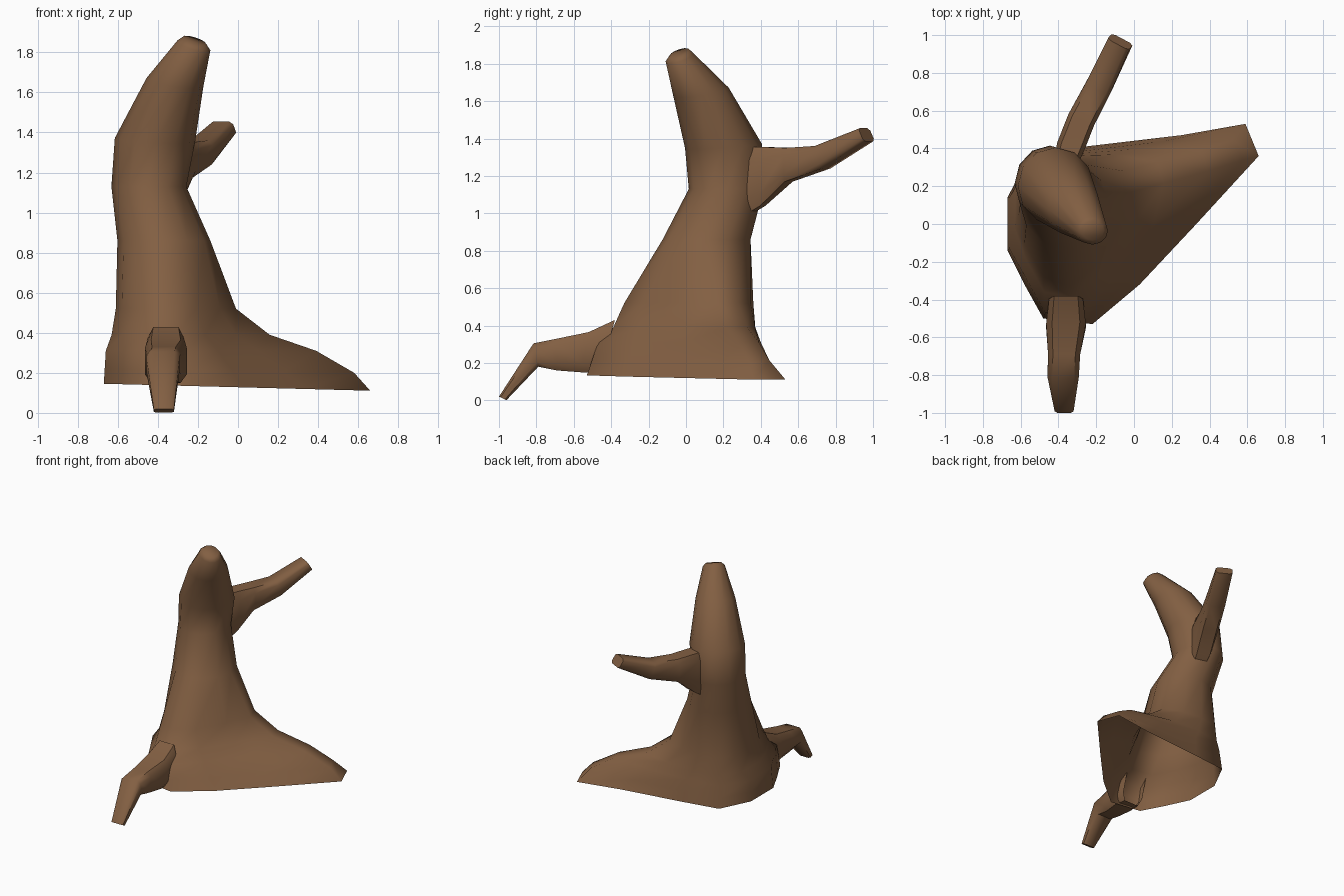
import bpy, bmesh, math
from mathutils import Vector

if "Cube" in bpy.data.objects:
    bpy.data.objects.remove(bpy.data.objects["Cube"])

bark = bpy.data.materials.new("brown bark")
bark.diffuse_color = (0.225, 0.115, 0.055, 1)
bark.use_nodes = True
bark.node_tree.nodes["Principled BSDF"].inputs["Base Color"].default_value = bark.diffuse_color


def loft(name, rings, angle):
    """Skin a list of equal-length point rings; first end open, last capped."""
    bm = bmesh.new()
    vr = [[bm.verts.new(p) for p in ring] for ring in rings]
    n = len(rings[0])
    for a, b in zip(vr, vr[1:]):
        for i in range(n):
            j = (i + 1) % n
            bm.faces.new((a[i], a[j], b[j], b[i]))
    bm.faces.new(vr[-1])
    bmesh.ops.recalc_face_normals(bm, faces=bm.faces[:])
    me = bpy.data.meshes.new(name)
    bm.to_mesh(me)
    bm.free()
    ob = bpy.data.objects.new(name, me)
    bpy.context.collection.objects.link(ob)
    me.materials.append(bark)
    bpy.ops.object.select_all(action='DESELECT')
    ob.select_set(True)
    bpy.context.view_layer.objects.active = ob
    bpy.ops.object.shade_smooth_by_angle(angle=math.radians(angle))
    return ob


def oval(cx, cy, z, rx, ry, tilt):
    """Twelve-sided trunk ring, tipped toward the front right."""
    pts = []
    for i in range(12):
        a = i * math.tau / 12
        dx, dy = rx * math.cos(a), ry * math.sin(a)
        pts.append(Vector((cx + dx, cy + dy, z + tilt * (dy - dx))))
    return pts


def limb_ring(top, bottom, side):
    """Eight-sided boxy limb section from its top, bottom and half width."""
    t, b, w = Vector(top), Vector(bottom), Vector(side)
    pts = []
    for u, v in ((1, .6), (.7, 1), (-.7, 1), (-1, .6),
                 (-1, -.6), (-.7, -1), (.7, -1), (1, -.6)):
        pts.append((t + b) / 2 + w * u + (t - b) / 2 * v)
    return pts


# trunk flaring into the wide right-hand root, open underneath
base = [(.66, .36), (.59, .53), (.25, .47), (-.26, .41), (-.55, .37), (-.67, .14),
        (-.67, -.14), (-.58, -.32), (-.48, -.5), (-.22, -.53), (.03, -.32), (.33, 0)]
flare = [(.39, .28), (.36, .39), (.05, .40), (-.28, .385), (-.54, .35), (-.66, .14),
         (-.66, -.13), (-.57, -.29), (-.47, -.47), (-.27, -.47), (-.1, -.28), (.1, -.01)]
waist = [(-.01, .17), (-.05, .28), (-.2, .345), (-.36, .36), (-.51, .335), (-.6, .24),
         (-.61, .06), (-.58, -.1), (-.48, -.28), (-.34, -.33), (-.21, -.23), (-.09, -.02)]
base = [Vector((x, y, .128 - .026 * x)) for x, y in base]
flare = [Vector((x, y, .31)) for x, y in flare]
waist = [Vector((x, y, .52)) for x, y in waist]
middle = [w.lerp(f, .42) for w, f in zip(waist, flare)]
for p in middle:
    p.z = .39
hem = [f.lerp(b, .55) for f, b in zip(flare, base)]
hem[0] = Vector((.58, .34, .2))
hem[1] = Vector((.52, .445, .215))
loft("trunk", [base, hem, flare, middle, waist,
               oval(-.37, .11, .86, .232, .235, 0),
               oval(-.445, .215, 1.13, .187, .2, 0),
               oval(-.415, .2, 1.36, .2, .205, .06),
               oval(-.315, .08, 1.65, .142, .148, .15),
               oval(-.22, -.035, 1.835, .082, .074, .3),
               oval(-.217, -.035, 1.86, .058, .052, .3)], 62)

# front root bending down to the ground
loft("front_root", [
    limb_ring((-.36, -.38, .43), (-.36, -.46, .146), (.09, 0, 0)),
    limb_ring((-.36, -.52, .365), (-.36, -.56, .15), (.105, 0, 0)),
    limb_ring((-.37, -.69, .33), (-.37, -.69, .16), (.085, 0, 0)),
    limb_ring((-.375, -.815, .305), (-.375, -.79, .18), (.083, 0, 0)),
    limb_ring((-.37, -1.0, .02), (-.37, -.96, .001), (.05, 0, 0))], 48)

# side branch reaching backward and up
loft("branch", [
    limb_ring((-.38, .26, 1.35), (-.38, .26, .95), (.05, -.02, 0)),
    limb_ring((-.335, .41, 1.355), (-.335, .41, 1.04), (.072, -.02, 0)),
    limb_ring((-.28, .55, 1.35), (-.28, .55, 1.17), (.068, -.03, 0)),
    limb_ring((-.195, .71, 1.36), (-.175, .75, 1.24), (.063, -.032, 0)),
    limb_ring((-.085, .95, 1.455), (-.06, .98, 1.385), (.056, -.03, 0))], 48)
